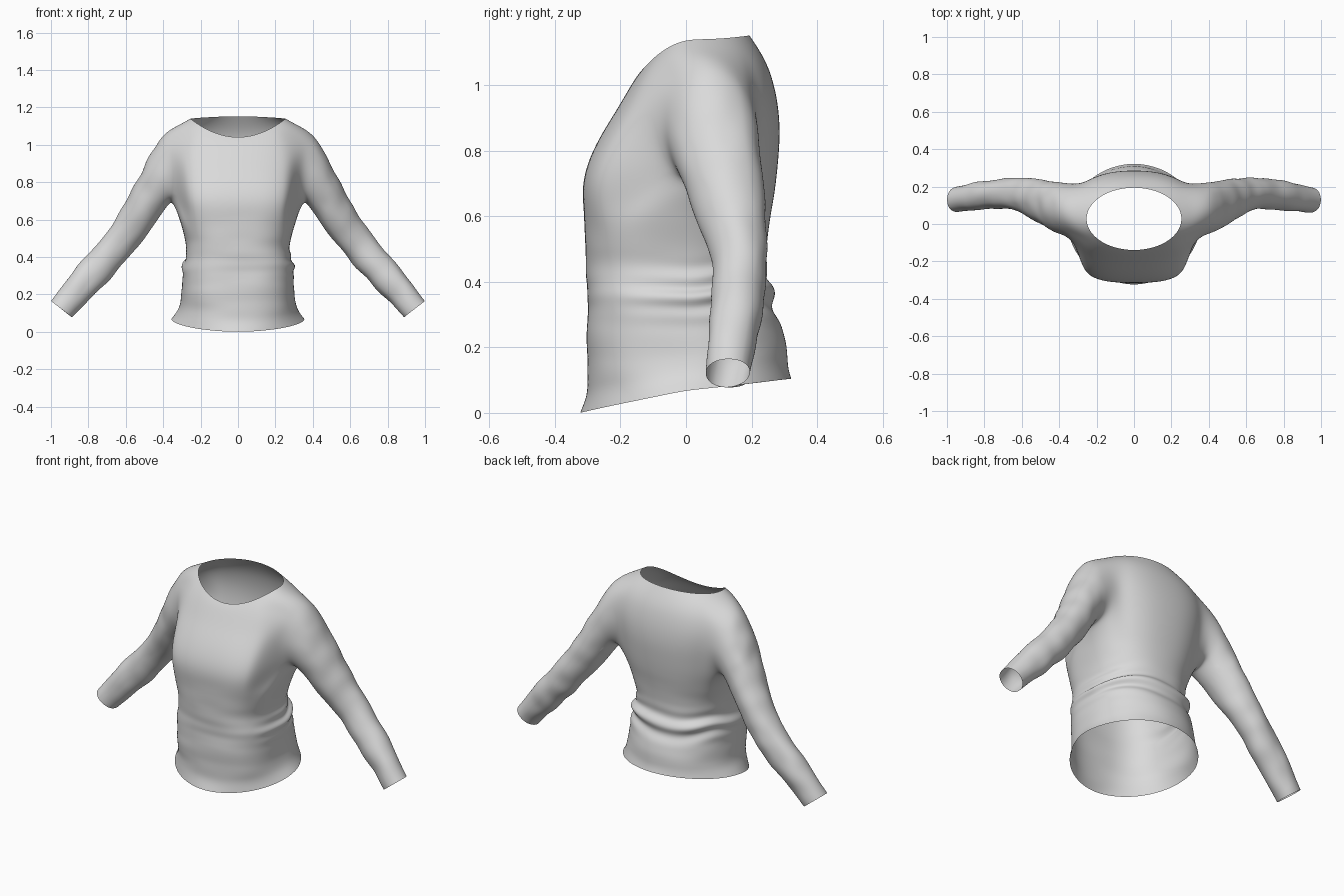
import bpy, bmesh, math
from mathutils import Vector, noise

if "Cube" in bpy.data.objects:
    bpy.data.objects.remove(bpy.data.objects["Cube"])

N = 32                    # columns around the torso
LOW, HIGH, HALF = 9, 13, 3  # armhole block: rows LOW..HIGH, columns -HALF..HALF

# torso rows: half width, front y, back y, z at front / side / back, front squareness
ROWS = [
    (.357, -.325, .325, .00, .068, .105, 1.9),
    (.318, -.301, .308, .06, .12, .15, 2.3),
    (.303, -.302, .310, .14, .18, .21, 2.6),
    (.300, -.303, .288, .24, .26, .28, 2.7),
    (.298, -.302, .262, .31, .32, .33, 2.7),
    (.300, -.304, .265, .37, .365, .39, 2.7),
    (.272, -.305, .240, .42, .42, .43, 2.8),
    (.285, -.306, .245, .50, .50, .50, 2.8),
    (.312, -.312, .260, .60, .60, .60, 3.0),
    (.345, -.320, .275, .69, .69, .69, 3.0),
    (.360, -.300, .284, .77, .78, .78, 2.8),
    (.370, -.260, .289, .85, .87, .86, 2.5),
    (.375, -.215, .282, .92, .96, .95, 2.3),
    (.360, -.180, .260, .98, 1.05, 1.04, 2.2),
    (.310, -.157, .230, 1.018, 1.11, 1.10, 2.1),
    (.255, -.140, .195, 1.04, 1.14, 1.152, 2.0),
]
# sleeve rings: upper edge x, z, lower edge x, z, centre y, half depth
SLEEVE = [
    (.402, 1.07, .350, .70, .075, .145),
    (.460, .97, .368, .685, .087, .144),
    (.525, .84, .400, .640, .106, .128),
    (.612, .68, .485, .520, .139, .107),
    (.692, .54, .583, .395, .167, .085),
    (.803, .42, .683, .285, .160, .083),
    (.907, .29, .787, .177, .145, .076),
    (1.00, .165, .890, .080, .130, .070),
]


def torso_point(k, i):
    a, yf, yb, zf, zs, zb, front = ROWS[k]
    t = 2 * math.pi * i / N
    c, s = math.cos(t), math.sin(t)
    low = max(1 - k / 9, 0)
    e = 2 / (front if s < 0 else min(front, 2.3 - low * .2))
    x = math.copysign(abs(c) ** e, c) * a
    h = math.copysign(abs(s) ** e, s)
    y = (yf + yb) / 2 + h * (yb - yf) / 2
    # hem slopes evenly from front to back, neckline dips in a curve
    z = zs + ((zb if s > 0 else zf) - zs) * (s * s + (abs(h) - s * s) * low * .9)
    return x, y, z


def sleeve_point(ring, phi, side, inset=0):
    ux, uz, lx, lz, yc, ry = ring
    f = (math.sin(phi) + 1) / 2
    x = lx + (ux - lx) * f - inset * math.cos(phi) ** 2
    return Vector((side * x, yc + ry * math.cos(phi), lz + (uz - lz) * f))


bm = bmesh.new()

# torso tube, leaving an armhole on each side
grid = [[bm.verts.new(torso_point(k, i)) for i in range(N)] for k in range(len(ROWS))]
for k in range(len(ROWS) - 1):
    for i in range(N):
        offset = min(abs(i + .5 - c) for c in (0, N / 2, N))
        if LOW <= k < HIGH and offset < HALF:
            continue
        j = (i + 1) % N
        bm.faces.new((grid[k][i], grid[k][j], grid[k + 1][j], grid[k + 1][i]))

# order of the grid points round an armhole
loop = [(c, LOW) for c in range(-HALF, HALF)] + [(HALF, r) for r in range(LOW, HIGH)]
loop += [(c, HIGH) for c in range(HALF, -HALF, -1)] + [(-HALF, r) for r in range(HIGH, LOW, -1)]
mid = (LOW + HIGH) / 2
angles = [math.atan2((r - mid) / (HIGH - mid), c / HALF) for c, r in loop]

# sleeves grown from the armholes
soft = set()
for side in (1, -1):
    ring = [grid[r][(c if side > 0 else N // 2 - c) % N] for c, r in loop]
    for v, phi in zip(ring, angles):
        v.co = sleeve_point(SLEEVE[0], phi, side, .045)
    soft.update(ring)
    for data in SLEEVE[1:]:
        new = [bm.verts.new(sleeve_point(data, phi, side)) for phi in angles]
        for i in range(len(loop)):
            j = (i + 1) % len(loop)
            bm.faces.new((ring[i], ring[j], new[j], new[i]))
        ring = new

# tidy, and relax the armhole seams
bmesh.ops.delete(bm, geom=[v for v in bm.verts if not v.link_faces], context='VERTS')
near = {e.other_vert(v) for v in soft for e in v.link_edges}
relax = [v for v in near | soft if not v.is_boundary]
bmesh.ops.smooth_vert(bm, verts=relax, factor=.2, use_axis_x=True, use_axis_y=True, use_axis_z=True)
bmesh.ops.recalc_face_normals(bm, faces=bm.faces)

cage = bpy.data.meshes.new("shirt_cage")
bm.to_mesh(cage)
bm.free()
shirt = bpy.data.objects.new("long_sleeve_shirt", cage)
bpy.context.collection.objects.link(shirt)

# smooth the cage
sub = shirt.modifiers.new("smooth", 'SUBSURF')
sub.levels = sub.render_levels = 3
bpy.context.view_layer.update()
mesh = bpy.data.meshes.new_from_object(shirt.evaluated_get(bpy.context.evaluated_depsgraph_get()))
shirt.modifiers.clear()
shirt.data = mesh
mesh.name = "long_sleeve_shirt"

# cloth wrinkles: pleats round the waist, small creases along the sleeves
normals = [v.normal.copy() for v in mesh.vertices]
for v, n in zip(mesh.vertices, normals):
    x, y, z = v.co
    ax = abs(x)
    d = 0
    if ax < .42 and z < .68:
        back = min(max((y + .22) / .35, 0), 1)
        w = math.exp(-((z - .37) / .07) ** 2) * (.06 + .94 * back)
        d = .010 * w * math.sin(75 * z + 5 * noise.noise(Vector((x * 3, y * 3, z * 3))))
        fade = min(z / .1, 1) * min((.68 - z) / .2, 1)
        d += .004 * fade * noise.noise(Vector((x * 5, y * 5, z * 12)))
    elif ax > .38:
        along, across = .63 * ax - .78 * z, .78 * ax + .63 * z
        w = min((ax - .38) / .1, 1) * min(max((1 - ax) / .1, 0), 1)
        d = .008 * w * noise.noise(Vector((along * 9, across * 9, y * 9 + math.copysign(3, x))))
    v.co += n * d

# single plain cloth colour
cloth = bpy.data.materials.new("light_grey_cloth")
cloth.diffuse_color = (.7, .7, .7, 1)
cloth.use_nodes = True
cloth.node_tree.nodes["Principled BSDF"].inputs["Base Color"].default_value = cloth.diffuse_color
mesh.materials.clear()
mesh.materials.append(cloth)
for p in mesh.polygons:
    p.use_smooth = True
